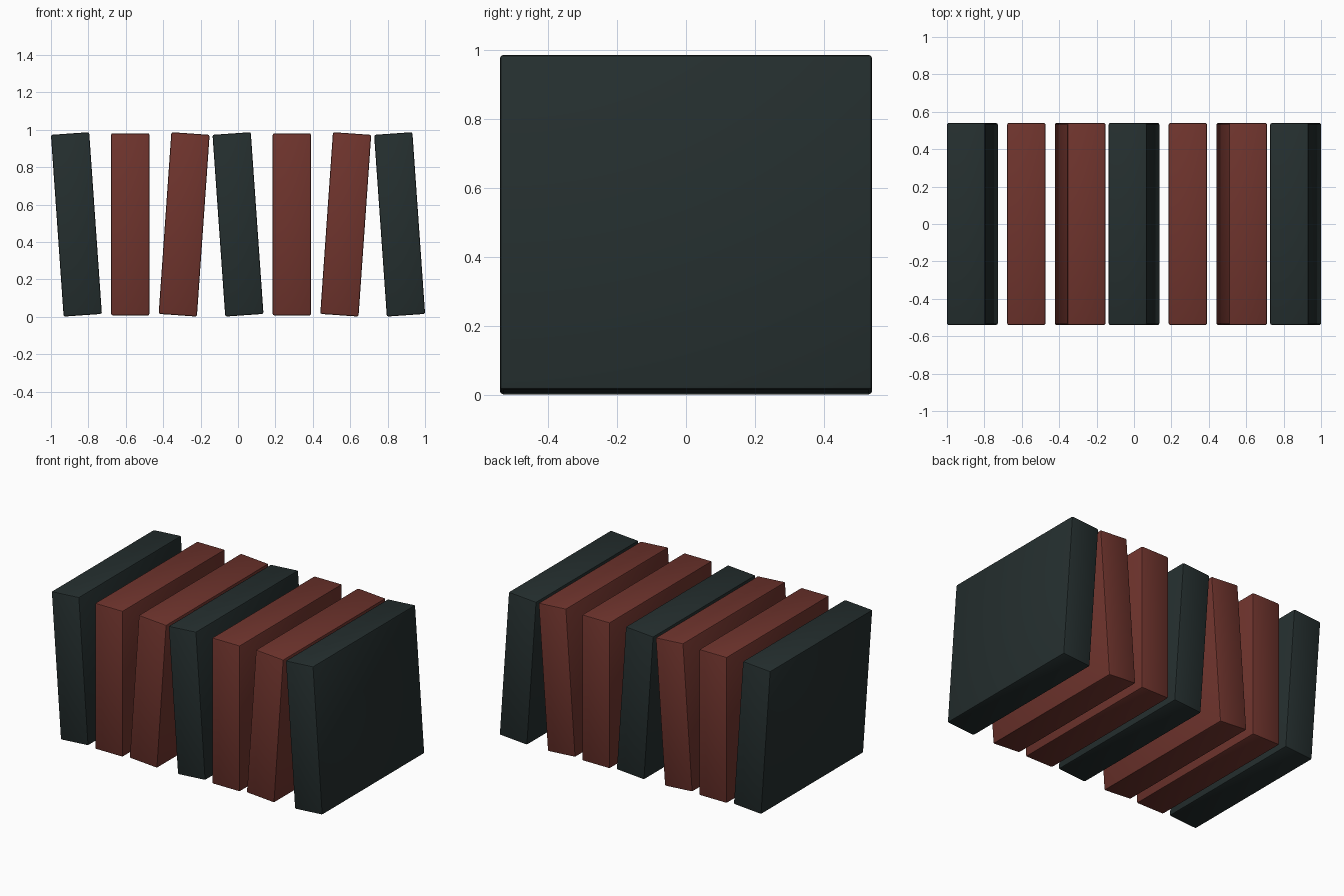
import bpy
import math

if "Cube" in bpy.data.objects:
    bpy.data.objects.remove(bpy.data.objects["Cube"], do_unlink=True)


def make_material(name, colour):
    mat = bpy.data.materials.new(name)
    mat.use_nodes = True
    mat.diffuse_color = colour
    bsdf = next(n for n in mat.node_tree.nodes if n.type == 'BSDF_PRINCIPLED')
    bsdf.inputs["Base Color"].default_value = colour
    return mat


dark = make_material("dark slate green", (0.018, 0.028, 0.028, 1))
red = make_material("brick red", (0.158, 0.034, 0.026, 1))

WIDTH, DEPTH, HEIGHT = 0.205, 1.08, 0.974
SPACING = 0.288
TILT = math.radians(4)


def slab(name, x, tilt, mat):
    """Upright block with softened edges, leaning sideways by tilt."""
    bpy.ops.mesh.primitive_cube_add(size=1, location=(x, 0, 0.494))
    ob = bpy.context.object
    ob.name = name
    ob.scale = (WIDTH, DEPTH, HEIGHT)
    bpy.ops.object.transform_apply(location=False, rotation=False, scale=True)
    ob.rotation_euler.y = tilt
    ob.data.materials.append(mat)
    bevel = ob.modifiers.new("soft edges", 'BEVEL')
    bevel.width = 0.009
    bevel.segments = 2
    bpy.ops.object.modifier_apply(modifier=bevel.name)
    bpy.ops.object.shade_smooth_by_angle(angle=math.radians(30))


# Row of slabs: the lean repeats left, upright, right; every third one is dark
for i in range(7):
    lean = (i % 3 - 1) * TILT
    is_dark = i % 3 == 0
    slab(f"{'dark' if is_dark else 'red'}_slab_{i + 1}",
         (i - 3) * SPACING, lean, dark if is_dark else red)
